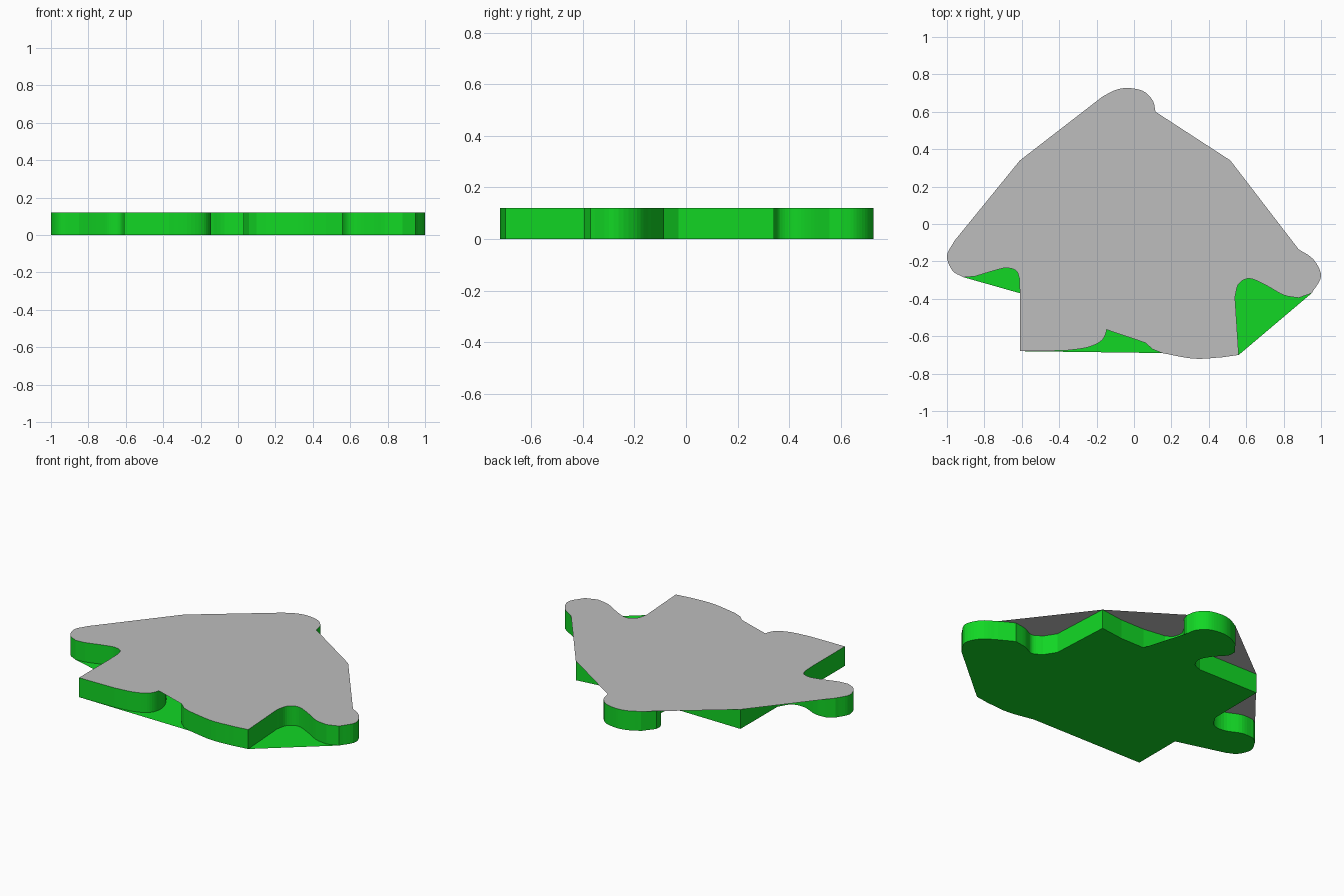
import bpy
import bmesh
from mathutils import Vector

THICKNESS = 0.12
STEPS = 5

default_cube = bpy.data.objects.get("Cube")
if default_cube:
    bpy.data.objects.remove(default_cube, do_unlink=True)


def make_material(name, colour):
    material = bpy.data.materials.new(name)
    material.use_nodes = True
    material.diffuse_color = colour
    material.node_tree.nodes["Principled BSDF"].inputs["Base Color"].default_value = colour
    return material


def smooth_run(points):
    """Round a short run of control points with a Catmull-Rom curve."""
    pts = [Vector(p) for p in points]
    if len(pts) < 3:
        return pts
    padded = [pts[0] * 2 - pts[1]] + pts + [pts[-1] * 2 - pts[-2]]
    result = []
    for i in range(1, len(pts)):
        a, b, c, d = padded[i - 1:i + 3]
        for step in range(STEPS):
            t = step / STEPS
            result.append((b * 2 + (c - a) * t
                           + (a * 2 - b * 5 + c * 4 - d) * t ** 2
                           + (b * 3 - a - c * 3 + d) * t ** 3) / 2)
    return result + [pts[-1]]


# Outline, clockwise from the back right corner.
# Each run says which cap follows it; the other cap bridges straight across.
BOTH, LOWER, UPPER, NEITHER = "both", "lower", "upper", "neither"
outline = [
    (BOTH, [(-.61, .34)]),
    # back tab, hidden flank then round head
    (LOWER, [(-.20, .335), (-.145, .36), (-.125, .42), (-.16, .49),
             (-.22, .56), (-.225, .61)]),
    (BOTH, [(-.17, .68), (-.10, .716), (-.03, .727), (.05, .71),
            (.10, .66), (.115, .60)]),
    (UPPER, [(.10, .555), (.04, .485), (.007, .42), (.02, .365), (.06, .34)]),
    (LOWER, [(.20, .32), (.36, .32)]),
    # left body edge
    (BOTH, [(.515, .34)]),
    (BOTH, [(.535, -.03)]),
    # left tab
    (LOWER, [(.58, -.10), (.64, -.13), (.71, -.10), (.79, -.085)]),
    (BOTH, [(.88, -.135), (.96, -.19), (1.0, -.28), (.95, -.37)]),
    (UPPER, [(.88, -.395), (.80, -.38), (.71, -.33), (.62, -.292),
             (.56, -.32), (.54, -.39)]),
    # front edge
    (BOTH, [(.56, -.70)]),
    (BOTH, [(.47, -.713), (.32, -.72), (.15, -.69)]),
    (UPPER, [(.10, -.67), (.06, -.635)]),
    # front socket
    (NEITHER, [(.03, -.54), (.05, -.46), (.11, -.37), (.10, -.26),
               (-.05, -.20), (-.15, -.22)]),
    (UPPER, [(-.20, -.25), (-.23, -.29), (-.225, -.37), (-.165, -.47),
             (-.145, -.55), (-.17, -.62), (-.25, -.66), (-.37, -.677)]),
    (BOTH, [(-.61, -.68)]),
    # right tab
    (BOTH, [(-.61, -.37)]),
    (UPPER, [(-.613, -.29), (-.63, -.25), (-.68, -.235), (-.74, -.247),
             (-.85, -.28)]),
    (BOTH, [(-.91, -.285), (-.97, -.25), (-1.0, -.17), (-.96, -.09)]),
    (LOWER, [(-.92, -.06), (-.84, -.06), (-.74, -.10), (-.66, -.09),
             (-.612, -.02)]),
]

green = make_material("bright green", (.006, .68, .018, 1))
grey = make_material("plain grey", (.51, .51, .51, 1))

bm = bmesh.new()
low, high, flags = [], [], []
for flag, points in outline:
    for p in smooth_run(points):
        low.append(bm.verts.new((p.x, p.y, 0)))
        high.append(bm.verts.new((p.x, p.y, THICKNESS)))
        flags.append(flag)

# Side wall around the whole outline
for i in range(len(low)):
    j = (i + 1) % len(low)
    bm.faces.new((low[i], high[i], high[j], low[j]))

# Lower cap and upper cap, each skipping the runs it bridges
bm.faces.new([v for v, f in zip(low, flags) if f in (BOTH, LOWER)])
top = bm.faces.new([v for v, f in zip(reversed(high), reversed(flags))
                    if f in (BOTH, UPPER)])
top.material_index = 1
bmesh.ops.triangulate(bm, faces=[f for f in bm.faces if len(f.verts) > 4])

mesh = bpy.data.meshes.new("puzzle_piece")
bm.to_mesh(mesh)
bm.free()
mesh.materials.append(green)
mesh.materials.append(grey)
piece = bpy.data.objects.new("puzzle_piece", mesh)
bpy.context.collection.objects.link(piece)
